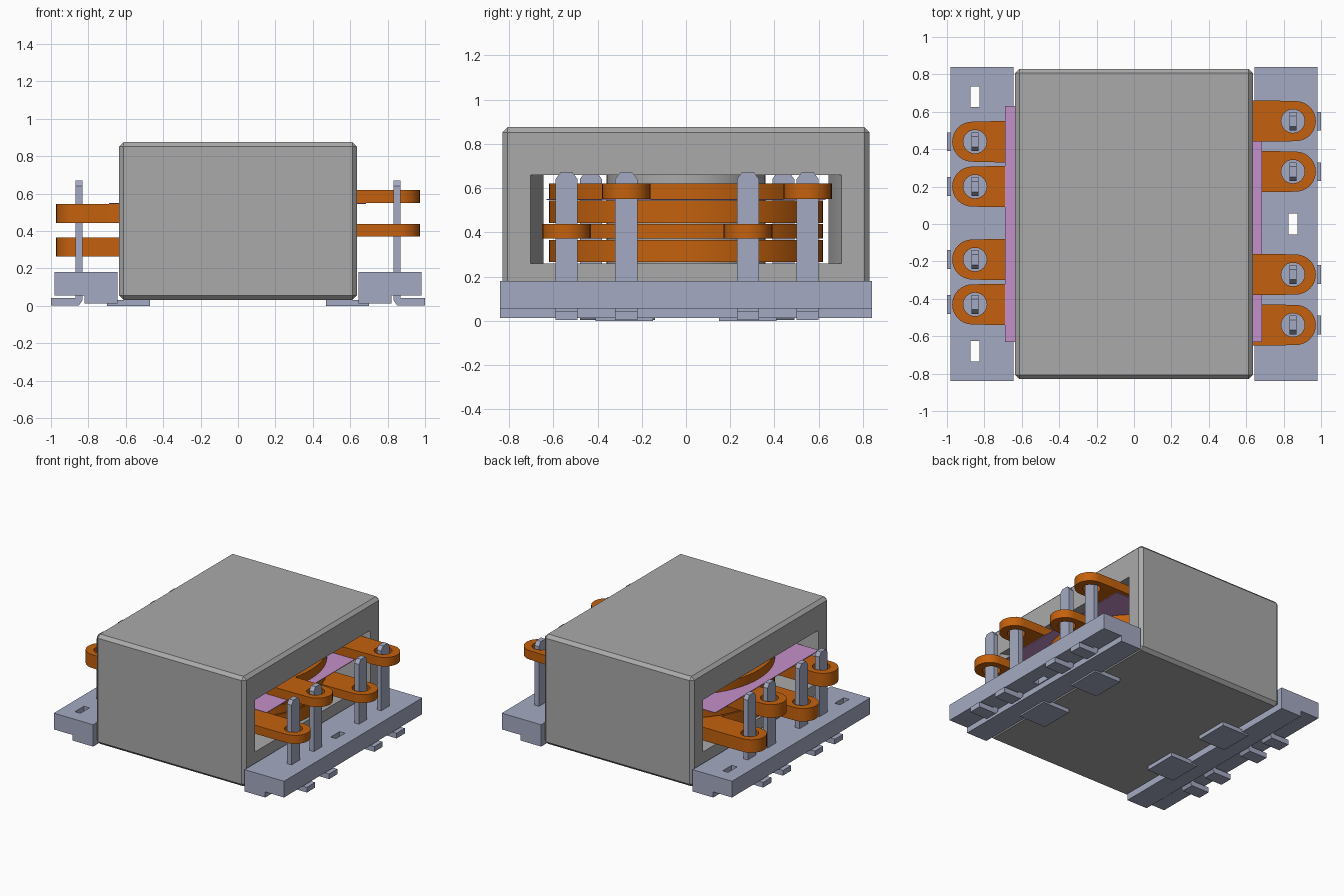
import bpy, bmesh, math

old = bpy.data.objects.get("Cube")
if old:
    bpy.data.objects.remove(old, do_unlink=True)


def material(name, rgb):
    m = bpy.data.materials.new(name)
    m.use_nodes = True
    m.diffuse_color = (*rgb, 1)
    m.node_tree.nodes["Principled BSDF"].inputs["Base Color"].default_value = (*rgb, 1)
    return m


FERRITE = material("ferrite grey", (0.40, 0.40, 0.40))
COPPER = material("copper orange", (0.55, 0.12, 0.004))
PLASTIC = material("blue grey", (0.37, 0.40, 0.54))
FILM = material("film mauve", (0.55, 0.28, 0.58))


def prism(name, outline, lo, hi, mat, axis="z"):
    """Extrude a flat outline: axis z takes (x, y), y takes (x, z), x takes (y, z)."""
    place = {"z": lambda a, b: (a, b, lo), "y": lambda a, b: (a, lo, b),
             "x": lambda a, b: (lo, a, b)}[axis]
    move = {"z": (0, 0, hi - lo), "y": (0, hi - lo, 0), "x": (hi - lo, 0, 0)}[axis]
    bm = bmesh.new()
    face = bm.faces.new([bm.verts.new(place(a, b)) for a, b in outline])
    top = bmesh.ops.extrude_face_region(bm, geom=[face])["geom"]
    bmesh.ops.translate(bm, vec=move, verts=[v for v in top if isinstance(v, bmesh.types.BMVert)])
    bmesh.ops.recalc_face_normals(bm, faces=bm.faces)
    mesh = bpy.data.meshes.new(name)
    bm.to_mesh(mesh)
    bm.free()
    mesh.materials.append(mat)
    obj = bpy.data.objects.new(name, mesh)
    bpy.context.collection.objects.link(obj)
    return obj


def box(name, x, y, z, mat):
    return prism(name, [(x[0], y[0]), (x[1], y[0]), (x[1], y[1]), (x[0], y[1])], *z, mat)


def arc(cx, cy, r, start=0, end=360, n=48):
    steps = n if end - start >= 360 else n + 1
    return [(cx + r * math.cos(t), cy + r * math.sin(t))
            for t in (math.radians(start + (end - start) * i / n) for i in range(steps))]


def bake(obj):
    """Apply all modifiers."""
    graph = bpy.context.evaluated_depsgraph_get()
    mesh = bpy.data.meshes.new_from_object(obj.evaluated_get(graph))
    obj.modifiers.clear()
    obj.data = mesh


def combine(obj, others, operation="DIFFERENCE"):
    for other in others:
        mod = obj.modifiers.new("cut", "BOOLEAN")
        mod.operation, mod.solver, mod.object = operation, "EXACT", other
    bake(obj)
    for other in others:
        bpy.data.objects.remove(other, do_unlink=True)


def bevel(obj, width, segments):
    mod = obj.modifiers.new("bevel", "BEVEL")
    mod.width, mod.segments = width, segments
    bake(obj)


def smooth(obj):
    bpy.ops.object.select_all(action="DESELECT")
    obj.select_set(True)
    bpy.context.view_layer.objects.active = obj
    bpy.ops.object.shade_smooth_by_angle(angle=math.radians(35))


# Core: chamfered block with a flared window through it
core = box("core", (-0.635, 0.635), (-0.83, 0.83), (0.03, 0.875), FERRITE)
bevel(core, 0.024, 1)
quarter = [(0.7, 0.73), (0.5, 0.645)]
window = quarter + [(-x, y) for x, y in reversed(quarter)]
window += [(-x, -y) for x, y in window]
combine(core, [prism("window_cutter", window, 0.26, 0.66, FERRITE)])
smooth(core)
post = prism("core_post", arc(0, 0, 0.36), 0.25, 0.67, FERRITE)
smooth(post)

# Windings: a flat ring with two eyelet lugs on one side
PIN_X = 0.85
PINS = {1: (0.55, 0.28, -0.27, -0.54), -1: (0.44, 0.20, -0.19, -0.43)}


def winding(name, side, lugs, lo, hi):
    ring = prism(name, arc(0, 0, 0.62, n=64), lo, hi, COPPER)
    tabs, holes = [], []
    for y in lugs:
        tip = [(0.30, y - 0.11), (0.74, y - 0.11)] + arc(0.865, y, 0.107, -90, 90, 20)
        tip += [(0.74, y + 0.11), (0.30, y + 0.11)]
        tabs.append(prism("lug", [(side * x, v) for x, v in tip], lo, hi, COPPER))
        holes.append(prism("eye", arc(side * PIN_X, y, 0.063, n=24), lo - 0.1, hi + 0.1, COPPER))
    combine(ring, tabs, "UNION")
    combine(ring, holes + [prism("bore", arc(0, 0, 0.39), lo - 0.1, hi + 0.1, COPPER)])
    smooth(ring)


winding("primary_lower_winding", -1, PINS[-1][0::2], 0.265, 0.365)
winding("secondary_lower_winding", 1, PINS[1][1::2], 0.372, 0.437)
winding("primary_upper_winding", -1, PINS[-1][1::2], 0.442, 0.544)
winding("secondary_upper_winding", 1, PINS[1][0::2], 0.551, 0.62)

# Insulating film on top of the upper primary
film = box("insulating_film", (-0.69, 0.685), (-0.63, 0.63), (0.545, 0.55), FILM)
combine(film, [prism("bore", arc(0, 0, 0.38), 0.5, 0.6, FILM)])

# Terminal rails with pins, feet, spare slots and tabs under the core
SPARE = {1: (0,), -1: (0.68, -0.68)}
for side, label in ((1, "left"), (-1, "right")):
    section = [(0.645, 0.012), (0.82, 0.012), (0.82, 0.055), (0.98, 0.055),
               (0.98, 0.18), (0.645, 0.18)]
    rail = prism(label + "_rail", [(side * x, z) for x, z in section], -0.84, 0.84, PLASTIC, "y")
    cutters = [box("slot", (side * PIN_X - 0.023, side * PIN_X + 0.023),
                   (y - 0.055, y + 0.055), (-0.1, 0.3), PLASTIC) for y in SPARE[side]]
    combine(rail, cutters)

    for i, y in enumerate(PINS[side], 1):
        tip = [(y - 0.05, 0.05), (y + 0.05, 0.05), (y + 0.05, 0.64), (y + 0.028, 0.67),
               (y - 0.028, 0.67), (y - 0.05, 0.64)]
        x = side * PIN_X
        prism(f"{label}_pin_{i}", tip, x - 0.019, x + 0.019, PLASTIC, "x")
        bend = [(0.831, 0.06), (0.831, 0.03), (0.85, 0.003), (1.0, 0.003), (1.0, 0.043),
                (0.869, 0.043), (0.869, 0.06)]
        prism(f"{label}_foot_{i}", [(side * a, z) for a, z in bend], y - 0.05, y + 0.05,
              PLASTIC, "y")

    for end in (1, -1):
        xs = sorted((side * 0.47, side * 0.70))
        ys = sorted((end * 0.15, end * 0.41))
        box(label + "_support_tab", xs, ys, (0.0, 0.03), PLASTIC)
